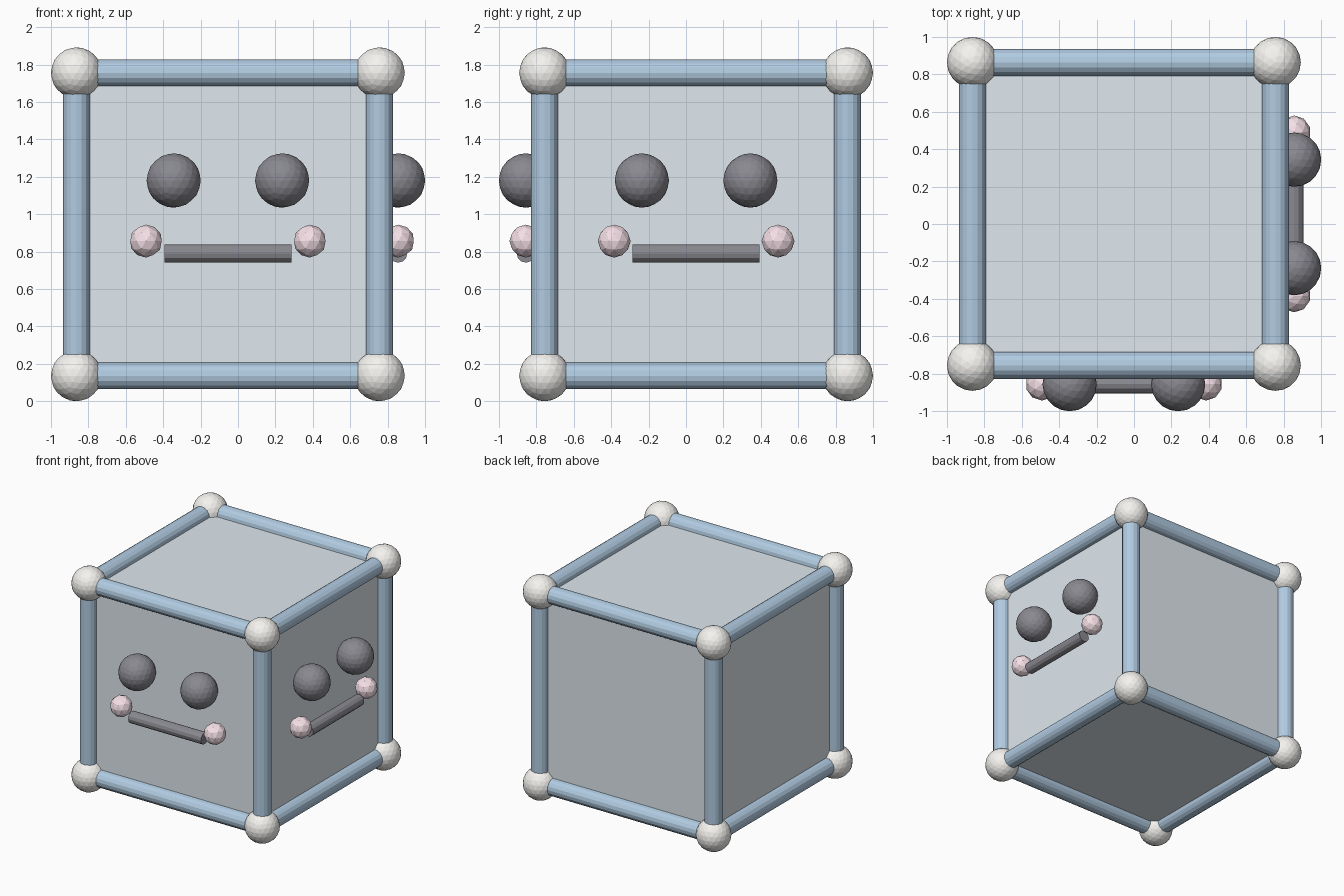
import bpy
from math import pi
from mathutils import Vector, Matrix

if "Cube" in bpy.data.objects:
    bpy.data.objects.remove(bpy.data.objects["Cube"])

C = Vector((-0.054, 0.054, 0.946))   # centre of the cube
H = 0.81                             # half side


def material(name, rgb):
    m = bpy.data.materials.new(name)
    m.diffuse_color = (*rgb, 1)
    m.use_nodes = True
    m.node_tree.nodes["Principled BSDF"].inputs["Base Color"].default_value = m.diffuse_color
    return m


BLUE = material("frame_blue", (0.44, 0.60, 0.76))
PALE = material("panel_blue", (0.74, 0.81, 0.86))
WHITE = material("joint_white", (0.91, 0.90, 0.87))
DARK = material("dark", (0.25, 0.25, 0.28))
PINK = material("pink", (0.92, 0.75, 0.80))


def finish(name, mat):
    ob = bpy.context.object
    ob.name = name
    ob.data.materials.append(mat)


def ball(name, loc, r, sub, mat):
    bpy.ops.mesh.primitive_ico_sphere_add(subdivisions=sub, radius=r, location=loc)
    finish(name, mat)


def rod(name, a, b, r, sides, mat):
    d = b - a
    bpy.ops.mesh.primitive_cylinder_add(
        vertices=sides, radius=r, depth=d.length, location=(a + b) / 2,
        rotation=d.to_track_quat('Z', 'Y').to_euler())
    finish(name, mat)


# panels: a closed cube running through the rod axes
bpy.ops.mesh.primitive_cube_add(size=2 * H, location=C)
finish("panels", PALE)

# corner joints
for x in (-H, H):
    for y in (-H, H):
        for z in (-H, H):
            ball("corner_joint", C + Vector((x, y, z)), 0.136, 3, WHITE)

# twelve edge rods
for axis in range(3):
    for u in (-H, H):
        for v in (-H, H):
            a, b = Vector(), Vector()
            a[axis], b[axis] = -H, H
            for p in (a, b):
                p[(axis + 1) % 3], p[(axis + 2) % 3] = u, v
            rod("edge_rod", C + a, C + b, 0.072, 16, BLUE)

# the same face on the front and on the right side
for side, angle in (("front", 0), ("right", pi / 2)):
    turn = Matrix.Rotation(angle, 3, 'Z')

    def place(x, z):
        return C + turn @ Vector((x, -H - 0.1, z))

    for s in (-1, 1):
        ball(side + "_eye", place(s * 0.29, 0.234), 0.145, 3, DARK)
        ball(side + "_cheek", place(s * 0.438, -0.09), 0.088, 2, PINK)
    rod(side + "_mouth", place(-0.34, -0.156), place(0.34, -0.156), 0.049, 12, DARK)
